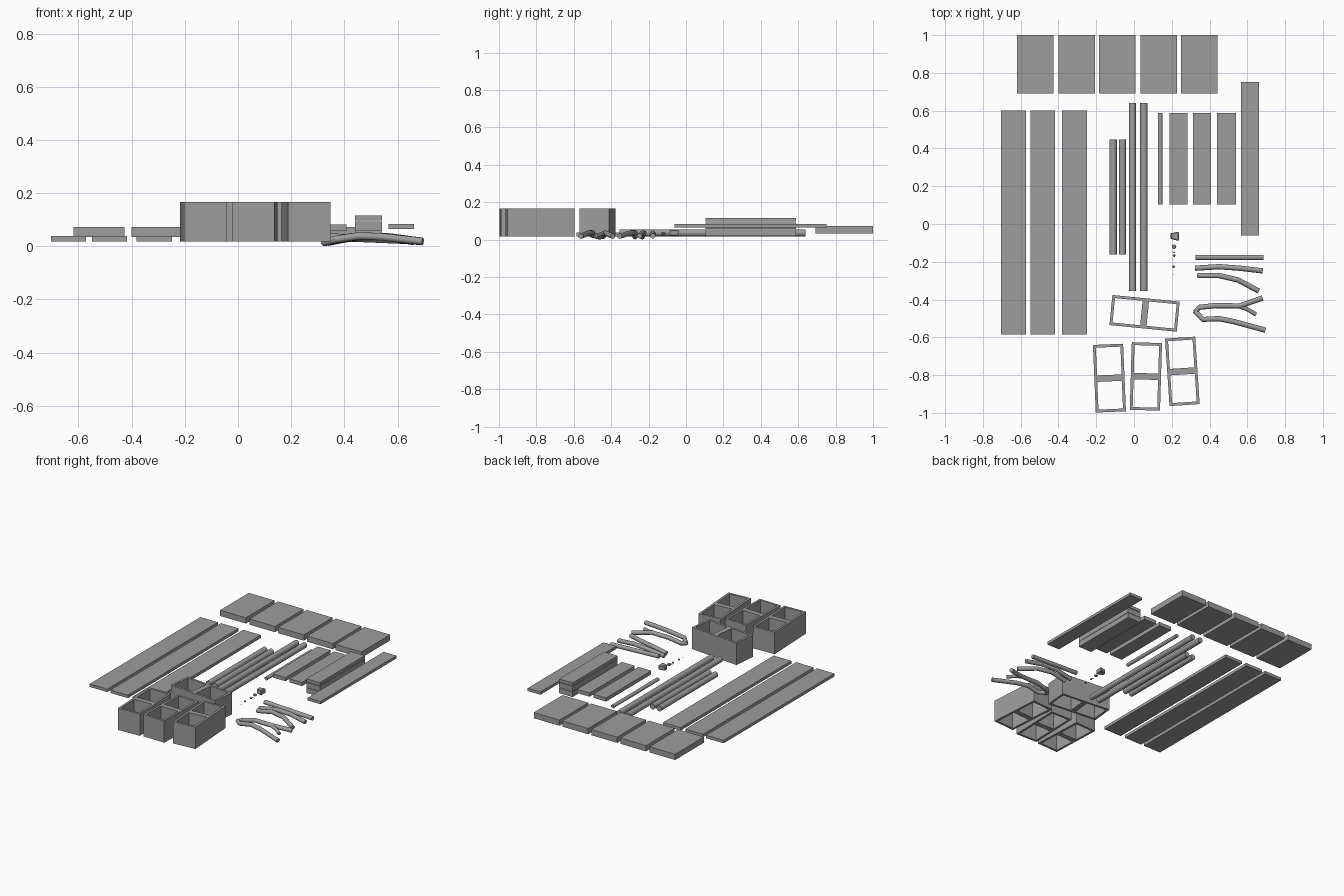
import bpy, bmesh, math, random
from mathutils import Matrix, Vector

if "Cube" in bpy.data.objects:
    bpy.data.objects.remove(bpy.data.objects["Cube"])

random.seed(4)

# one dark grey for everything
grey = bpy.data.materials.new("dark_grey")
grey.diffuse_color = (.34, .34, .34, 1)
grey.use_nodes = True
grey.node_tree.nodes["Principled BSDF"].inputs["Base Color"].default_value = grey.diffuse_color


def finish(bm, name):
    bmesh.ops.recalc_face_normals(bm, faces=bm.faces)
    me = bpy.data.meshes.new(name)
    bm.to_mesh(me)
    bm.free()
    me.materials.append(grey)
    ob = bpy.data.objects.new(name, me)
    bpy.context.collection.objects.link(ob)
    return ob


def box(name, x0, x1, y0, y1, z0, z1):
    bm = bmesh.new()
    m = Matrix.Translation(((x0 + x1) / 2, (y0 + y1) / 2, (z0 + z1) / 2))
    m = m @ Matrix.Diagonal((x1 - x0, y1 - y0, z1 - z0, 1))
    bmesh.ops.create_cube(bm, size=1, matrix=m)
    return finish(bm, name)


def tube(name, pts, r, sides=12):
    # ring-swept stick with smooth sides and flat ends; each point is (x, y, z)
    bm = bmesh.new()
    pts = [Vector(p) for p in pts]
    rings = []
    for i, p in enumerate(pts):
        d = (pts[min(i + 1, len(pts) - 1)] - pts[max(i - 1, 0)]).normalized()
        u = d.cross(Vector((0, 0, 1))).normalized()
        v = u.cross(d)
        rings.append([bm.verts.new(p + r * (math.cos(a) * u + math.sin(a) * v))
                      for a in (2 * math.pi * k / sides for k in range(sides))])
    for a, b in zip(rings, rings[1:]):
        for k in range(sides):
            n = (k + 1) % sides
            bm.faces.new((a[k], a[n], b[n], b[k]))
    bm.faces.new(rings[0])
    bm.faces.new(rings[-1])
    ob = finish(bm, name)
    bpy.ops.object.select_all(action='DESELECT')
    ob.select_set(True)
    bpy.context.view_layer.objects.active = ob
    bpy.ops.object.shade_smooth_by_angle(angle=math.radians(40))
    return ob


# long planks
for x in (-.704, -.549, -.381):
    box("long_plank", x, x + .132, -.585, .602, .018, .038)

# row of wide slabs at the back
for x in (-.619, -.4, -.184, .034, .249):
    box("wide_slab", x, x + .193, .692, 1.0, .034, .073)

# round poles
for x in (-.11, -.061):
    tube("short_pole", [(x, -.161, .036), (x, .447, .036)], .019)
for x in (-.008, .052):
    tube("long_pole", [(x, -.356, .036), (x, .64, .036)], .019)
tube("thin_pole", [(.139, .103, .037), (.139, .588, .037)], .012)

# short boards, stacked boards and side board
for x in (.188, .312):
    box("short_board", x, x + .096, .104, .588, .057, .082)
for z0, z1 in ((.02, .055), (.057, .092), (.096, .116)):
    box("stacked_board", .44, .541, .104, .587, z0, z1)
box("side_board", .566, .662, -.061, .752, .065, .084)


# open crates: a frame with a thick divider, no top or bottom
def crate(cx, cy, deg):
    w, l, t, d = .08, .179, .015, .017
    z0, z1 = .018, .166
    bm = bmesh.new()
    ys = (-l, -l + t, -d, d, l - t, l)
    xs = (-w, -w + t, w - t, w)
    grid = [[bm.verts.new((x, y, z0)) for y in ys] for x in xs]
    for i in range(3):
        for j in range(5):
            if i == 1 and j in (1, 3):
                continue
            bm.faces.new((grid[i][j], grid[i + 1][j], grid[i + 1][j + 1], grid[i][j + 1]))
    ext = bmesh.ops.extrude_face_region(bm, geom=bm.faces[:], use_keep_orig=True)
    top = [g for g in ext["geom"] if isinstance(g, bmesh.types.BMVert)]
    bmesh.ops.translate(bm, verts=top, vec=(0, 0, z1 - z0))
    ob = finish(bm, "crate")
    ob.location = (cx, cy, 0)
    ob.rotation_euler.z = math.radians(deg)


crate(-.130, -.816, 2.4)
crate(.063, -.807, -1.7)
crate(.256, -.780, 3.8)
crate(.056, -.473, 84.4)

# sticks and branches
tube("straight_stick", [(.325, -.177, .035), (.685, -.177, .02)], .014)
tube("bent_stick", [(.325, -.234, .015), (.45, -.226, .035), (.56, -.234, .036), (.68, -.248, .02)], .014)
tube("bent_stick", [(.337, -.273, .015), (.45, -.273, .037), (.55, -.296, .036), (.66, -.355, .018)], .014)
tube("forked_branch", [(.325, -.468, .014), (.345, -.441, .018), (.43, -.432, .036),
                       (.56, -.434, .036), (.68, -.392, .018)], .014)
tube("branch_fork", [(.55, -.434, .036), (.60, -.451, .03), (.645, -.479, .02)], .011)
tube("lower_branch", [(.322, -.461, .014), (.365, -.505, .025), (.45, -.501, .038),
                      (.53, -.517, .036), (.695, -.562, .018)], .014)

# pebbles getting smaller, the largest a chipped block
for x, y, r in ((.212, -.12, .014), (.213, -.167, .008), (.21, -.226, .008),
                (.212, -.15, .005), (.209, -.266, .003)):
    bm = bmesh.new()
    bmesh.ops.create_icosphere(bm, subdivisions=1, radius=r)
    for v in bm.verts:
        v.co *= random.uniform(.85, 1.1)
        v.co.z *= .8
    finish(bm, "pebble").location = (x, y, .02 + r * .8)
rock = box("rock", .189, .237, -.09, -.04, .02, .052)
bm = bmesh.new()
bm.from_mesh(rock.data)
for v in bm.verts:
    if v.co.x < .2:
        v.co.x += random.uniform(0, .01)
        v.co.y += .012 if v.co.y < -.06 else -.01
bmesh.ops.bevel(bm, geom=bm.edges[:], offset=.004, segments=1, affect='EDGES')
bm.to_mesh(rock.data)
bm.free()
